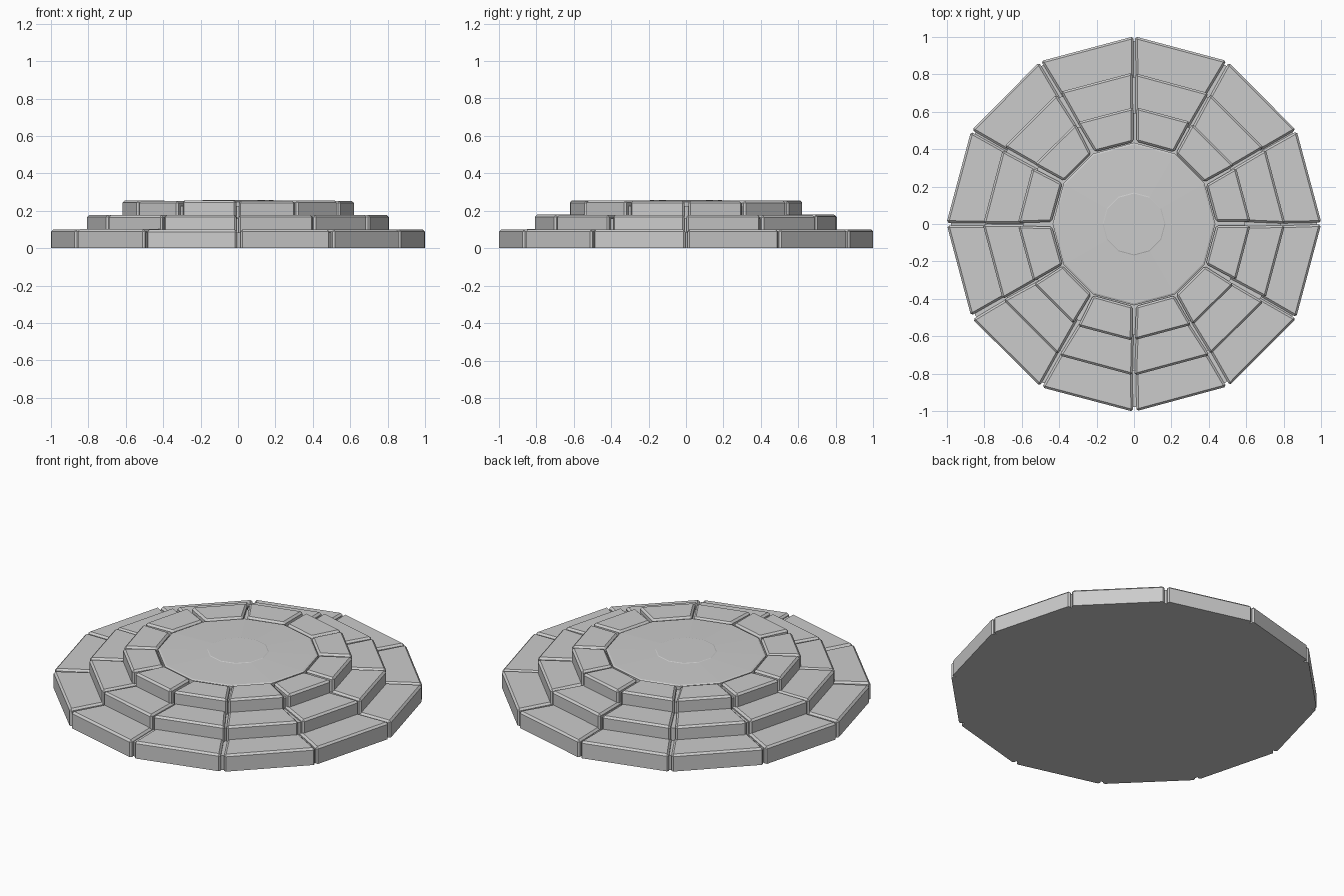
import bpy, bmesh, math, random

if "Cube" in bpy.data.objects:
    bpy.data.objects.remove(bpy.data.objects["Cube"])

random.seed(7)
N = 12
STEP = 2 * math.pi / N


def polar(r, a, z):
    return (r * math.cos(a), r * math.sin(a), z)


def finish(bm, name):
    bmesh.ops.recalc_face_normals(bm, faces=bm.faces)
    me = bpy.data.meshes.new(name)
    bm.to_mesh(me)
    bm.free()
    ob = bpy.data.objects.new(name, me)
    bpy.context.collection.objects.link(ob)
    return ob


def wedge(name, i, r_in, r_out, z0, z1, gap, jitter, bevel):
    """One straight-sided stone of a twelve-sided ring, chamfered above its base."""
    bm = bmesh.new()
    a0, a1 = i * STEP, (i + 1) * STEP

    def g():
        return random.uniform(gap * 0.3, gap + jitter)
    ro = r_out - random.uniform(0, jitter * 0.5)
    ri = r_in + random.uniform(0, jitter * 0.5)
    top = z1 - random.uniform(0, 0.004)
    plan = [(ri, a0 + g() / ri), (ro, a0 + g() / ro),
            (ro, a1 - g() / ro), (ri, a1 - g() / ri)]
    low = [bm.verts.new(polar(r, a, z0)) for r, a in plan]
    high = [bm.verts.new(polar(r, a, top)) for r, a in plan]
    bm.faces.new(low[::-1])
    bm.faces.new(high)
    for k in range(4):
        j = (k + 1) % 4
        bm.faces.new((low[k], low[j], high[j], high[k]))
    edges = [e for e in bm.edges if any(v.co.z > z0 + 0.01 for v in e.verts)]
    bmesh.ops.bevel(bm, geom=edges, offset=bevel, segments=1, affect='EDGES')
    return finish(bm, name)


def lathe(name, profile):
    """Twelve-sided turned solid from (radius, height) pairs, capped at both ends."""
    bm = bmesh.new()
    rings = [[bm.verts.new(polar(r, k * STEP, z)) for k in range(N)]
             for r, z in profile]
    for a, b in zip(rings, rings[1:]):
        for k in range(N):
            j = (k + 1) % N
            bm.faces.new((a[k], a[j], b[j], b[k]))
    bm.faces.new(rings[0][::-1])
    bm.faces.new(rings[-1])
    return finish(bm, name)


# Stepped core filling the joints behind the stones
lathe("core", [(0.98, 0), (0.98, 0.085), (0.785, 0.085), (0.785, 0.16),
               (0.595, 0.16), (0.595, 0.225), (0.40, 0.225)])

# Three rings of stones: name, inner radius, outer radius, base, top, gap, jitter
for name, ri, ro, z0, z1, gap, jit in (
        ("lower_stone", 0.74, 1.003, 0.0, 0.102, 0.005, 0.008),
        ("middle_stone", 0.57, 0.81, 0.08, 0.18, 0.004, 0.010),
        ("upper_stone", 0.437, 0.625, 0.155, 0.256, 0.004, 0.010)):
    for i in range(N):
        wedge(f"{name}_{i + 1}", i, ri, ro, z0, z1, gap, jit, 0.011)

# Shallow domed floor with a twelve-sided centre slab
lathe("inner_floor", [(0.435, 0.21), (0.435, 0.246), (0.425, 0.250), (0.17, 0.257)])
lathe("centre_slab", [(0.168, 0.23), (0.168, 0.257), (0.163, 0.259)])
